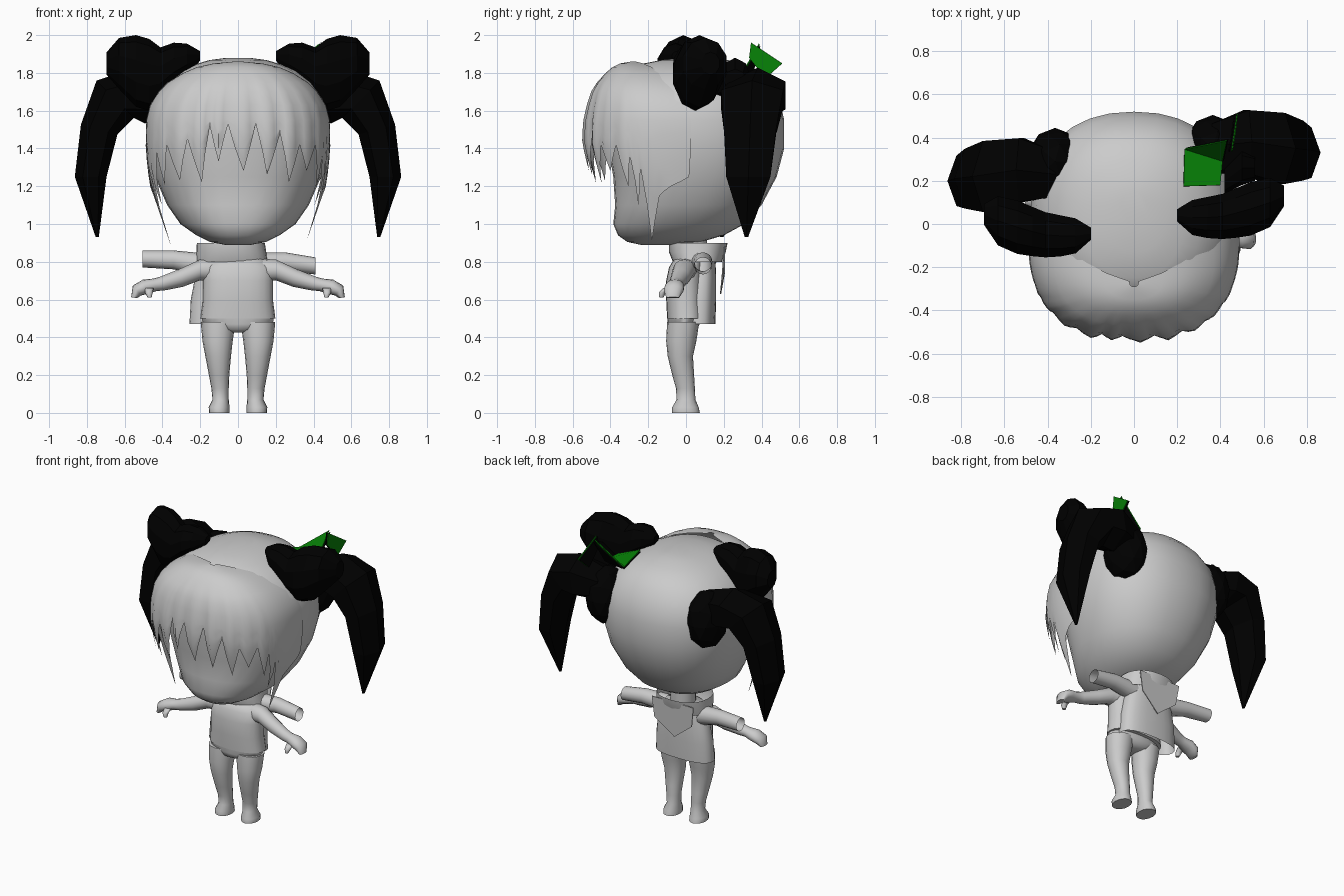
import bpy, bmesh, math
from mathutils import Vector


def make_mat(name, col):
    m = bpy.data.materials.new(name)
    m.diffuse_color = (*col, 1)
    return m


GREY = make_mat("plain grey", (0.6, 0.6, 0.6))
BLACK = make_mat("hair black", (0, 0, 0))
GREEN = make_mat("ribbon green", (0.002, 0.22, 0.002))


def finish(name, bm, mat, smooth=60):
    bmesh.ops.recalc_face_normals(bm, faces=bm.faces)
    me = bpy.data.meshes.new(name)
    bm.to_mesh(me)
    bm.free()
    me.materials.append(mat)
    ob = bpy.data.objects.new(name, me)
    bpy.context.collection.objects.link(ob)
    if smooth:
        bpy.ops.object.select_all(action='DESELECT')
        ob.select_set(True)
        bpy.context.view_layer.objects.active = ob
        bpy.ops.object.shade_smooth_by_angle(angle=math.radians(smooth))
    return ob


def power(v, p):
    return math.copysign(abs(v) ** (2 / p), v)


def loft(name, rings, mat, n=20, p=2, caps=True, side=1, dy=0, smooth=60):
    """Skin rings (x, y, z, ru, ry[, tilt]); tilt turns the ring in the xz plane."""
    bm = bmesh.new()
    loops = []
    for r in rings:
        x, y, z, ru, rv = r[:5]
        t = math.radians(r[5] if len(r) > 5 else 0)
        loop = []
        for i in range(n):
            a = 2 * math.pi * i / n
            u, v = ru * power(math.cos(a), p), rv * power(math.sin(a), p)
            loop.append(bm.verts.new((side * (x + u * math.cos(t)), y + v + dy, z + u * math.sin(t))))
        loops.append(loop)
    for a, b in zip(loops, loops[1:]):
        for i in range(n):
            bm.faces.new((a[i], a[(i + 1) % n], b[(i + 1) % n], b[i]))
    if caps:
        bm.faces.new(loops[0])
        bm.faces.new(loops[-1])
    return finish(name, bm, mat, smooth)


def blob(name, c, r, mat, sub=2, smooth=0):
    bm = bmesh.new()
    bmesh.ops.create_icosphere(bm, subdivisions=sub, radius=1)
    for v in bm.verts:
        v.co = Vector((c[k] + v.co[k] * r[k] for k in range(3)))
    return finish(name, bm, mat, smooth)


def plate(name, pts, mat, offset=(0, 0, 0)):
    bm = bmesh.new()
    bm.faces.new([bm.verts.new(Vector(p) + Vector(offset)) for p in pts])
    ob = finish(name, bm, mat, 0)
    ob.modifiers.new("thickness", 'SOLIDIFY').thickness = 0.006
    return ob


def lerp(table, t):
    """Piecewise linear lookup in a sorted table of (key, value...)."""
    if t <= table[0][0]:
        return table[0][1:]
    for a, b in zip(table, table[1:]):
        if t <= b[0]:
            f = (t - a[0]) / (b[0] - a[0])
            return tuple(p + (q - p) * f for p, q in zip(a[1:], b[1:]))
    return table[-1][1:]


# Head with back hair: height, half width, front y, back y
head = [(.89, .07, -.24, -.08), (.905, .15, -.31, .08), (.94, .22, -.36, .2), (1.0, .305, -.385, .31),
        (1.1, .375, -.375, .4), (1.25, .44, -.385, .48), (1.4, .475, -.41, .52), (1.55, .48, -.41, .52),
        (1.66, .455, -.39, .495), (1.75, .39, -.36, .44), (1.81, .31, -.31, .38), (1.845, .23, -.25, .3),
        (1.868, .15, -.13, .22), (1.88, .06, -.02, .15)]
loft("head", [(0, (f + b) / 2, z, w, (b - f) / 2) for z, w, f, b in head], GREY, 32, 2.25)

# Fringe: shell around the front of the head with a jagged hem (angle, height)
hem = [(-100, 1.25), (-90, 1.2), (-84, 1.15), (-78, .88), (-71, 1.3), (-67, 1.1), (-60, 1.38), (-53, 1.2),
       (-47, 1.42), (-37, 1.23), (-29, 1.45), (-20, 1.22), (-14, 1.52), (-9, 1.33), (-4, 1.53), (2, 1.28),
       (8, 1.53), (15, 1.26), (23, 1.48), (31, 1.22), (38, 1.42), (46, 1.28), (54, 1.42), (61, 1.2),
       (65, 1.36), (68, 1.1), (72, 1.3), (78, .91), (84, 1.15), (90, 1.2), (100, 1.25)]
# height, side radius, front radius, centre y
shape = [(.88, .36, .37, -.08), (1.2, .465, .40, -.08), (1.3, .48, .43, -.08), (1.43, .49, .46, -.08),
         (1.55, .485, .455, -.08), (1.63, .465, .42, -.1), (1.7, .42, .37, -.13), (1.75, .37, .31, -.16),
         (1.8, .29, .235, -.19), (1.83, .22, .17, -.22), (1.85, .13, .1, -.25), (1.86, .02, .02, -.27)]
angles = []
for a, b in zip(hem, hem[1:]):
    angles += [a[0], (a[0] + b[0]) / 2]
angles.append(hem[-1][0])
bm = bmesh.new()
cols = []
for a in angles:
    low = lerp(hem, a)[0]
    zs = [1.86, 1.85, 1.83, 1.8, 1.75, 1.7, 1.63, 1.55] + [1.55 + (low - 1.55) * k / 5 for k in range(1, 6)]
    s, c = math.sin(math.radians(a)), math.cos(math.radians(a))
    col = []
    for z in zs:
        fx, fy, cy = lerp(shape, z)
        # strands swell over the tips and sink over the notches
        swell = 1 + max(-.04, min(.03, (1.37 - low) * .25)) * min(1, max(0, (1.8 - z) / .3))
        fy *= swell if abs(a) < 66 else 1
        col.append(bm.verts.new((fx * power(s, 2.4), cy - fy * power(c, 2.4), z)))
    cols.append(col)
for a, b in zip(cols, cols[1:]):
    for i in range(len(a) - 1):
        bm.faces.new((a[i], a[i + 1], b[i + 1], b[i]))
finish("fringe", bm, GREY, 50)

# Torso, hips and neck
loft("torso", [(0, 0, .5, .198, .1), (0, -.005, .6, .185, .1), (0, -.005, .7, .185, .1),
               (0, 0, .77, .185, .09), (0, .02, .82, .13, .08)], GREY, 24, 2.4)
loft("hips", [(0, -.015, .425, .04, .04), (0, -.015, .44, .11, .075), (0, -.013, .47, .185, .085),
              (0, -.01, .53, .192, .09)], GREY, 24, 2.2)
loft("neck", [(0, .03, .78, .08, .08), (0, .03, .95, .08, .08)], GREY)

# Loose shirt shell, sitting back and to one side
loft("shirt", [(-.045, .07, .47, .212, .085), (-.045, .075, .6, .205, .085), (-.042, .08, .72, .185, .08),
               (-.04, .08, .82, .15, .075)], GREY, 24, 2.5, False)
loft("left_sleeve", [(-.18, .08, .78, .065, .06, 90), (-.34, .1, .81, .05, .05, 90),
                     (-.505, .12, .815, .045, .045, 90)], GREY, 16, 2, False)
loft("right_sleeve", [(.08, .08, .79, .06, .06, 90), (.25, .09, .8, .05, .05, 90),
                      (.41, .09, .778, .045, .045, 90)], GREY, 16, 2, False)
loft("collar", [(-.03, .06, .8, .19, .13), (-.035, .06, .85, .185, .15), (-.038, .065, .9, .18, .155)],
     GREY, 24, 2.3, False)
plate("collar_flap", [(-.2, .2, .88), (.12, .2, .88), (.1, .2, .74), (-.04, .18, .63), (-.18, .19, .74)], GREY)

# Limbs, mirrored
for side, tag in ((1, "right"), (-1, "left")):
    loft(tag + "_leg", [(.1, 0, 0, .054, .073), (.1, -.003, .03, .055, .07), (.092, .0, .07, .043, .05),
                        (.095, -.003, .13, .046, .05), (.1, -.015, .2, .054, .058), (.105, -.03, .3, .068, .067),
                        (.108, -.025, .38, .08, .08), (.105, -.015, .48, .092, .085)], GREY, 16, 2.1, side=side)
    loft(tag + "_arm", [(.13, 0, .755, .06, .06, 90), (.2, -.01, .757, .055, .06, 90),
                        (.3, -.03, .715, .048, .05, 80), (.4, -.05, .685, .038, .04, 75),
                        (.44, -.055, .678, .034, .038, 75), (.49, -.06, .668, .04, .052, 70),
                        (.535, -.065, .648, .034, .052, 50), (.55, -.07, .61, .016, .035, 10)],
         GREY, 14, side=side)
    loft(tag + "_thumb", [(.47, -.1, .66, .024, .022), (.472, -.125, .637, .02, .02),
                          (.468, -.13, .612, .011, .012)], GREY, 10, side=side)

    # Hair bunches: long front bow, knot on the head and hanging tail
    dy = 0 if side > 0 else -.1
    loft(tag + "_bow", [(.2, .04, 1.89, .025, .03, 90), (.27, .03, 1.87, .085, .085, 90),
                        (.34, .03, 1.84, .12, .1, 90), (.41, .035, 1.79, .145, .11, 90),
                        (.47, .05, 1.79, .19, .12, 90), (.54, .07, 1.81, .19, .13, 90),
                        (.63, .1, 1.85, .135, .12, 90), (.695, .13, 1.85, .06, .05, 90)],
         BLACK, 10, side=side, dy=dy * .85, smooth=0)
    blob(tag + "_knot", (side * .365, .35 + dy * .6, 1.58), (.13, .155, .2), BLACK)
    loft(tag + "_tail", [(.36, .36, 1.66, .1, .12, 90), (.52, .38, 1.68, .15, .17, 80),
                         (.65, .35, 1.66, .14, .19, 45), (.735, .34, 1.5, .1, .16, 15),
                         (.78, .33, 1.25, .084, .135, 0), (.745, .32, .93, .008, .01, 0)],
         BLACK, 6, side=side, dy=dy * 1.3, smooth=0)

# Green ribbon on one bunch: a hollow top and a raised tip, backed in black
tip, dip, rear = (.43, .385, 1.955), (.41, .29, 1.79), (.235, .345, 1.805)
patches = (("ribbon_low", [(.23, .175, 1.86), (.4, .18, 1.79), dip, rear], (0, .002, -.012)),
           ("ribbon_rise", [dip, tip, rear], (.006, .004, -.012)),
           ("ribbon_tip", [(.45, .345, 1.96), (.475, .51, 1.85), (.465, .42, 1.77), (.45, .335, 1.88)],
            (-.012, 0, 0)))
for name, pts, back in patches:
    plate(name, pts, GREEN)
    plate(name + "_backing", pts, BLACK, back)
# Black fold closing the gap between bow and ribbon
loft("ribbon_fold", [(.42, .2, 1.72, .05, .06, 90), (.5, .26, 1.78, .1, .08, 90), (.56, .26, 1.76, .06, .06, 90)],
     BLACK, 8, smooth=0)
